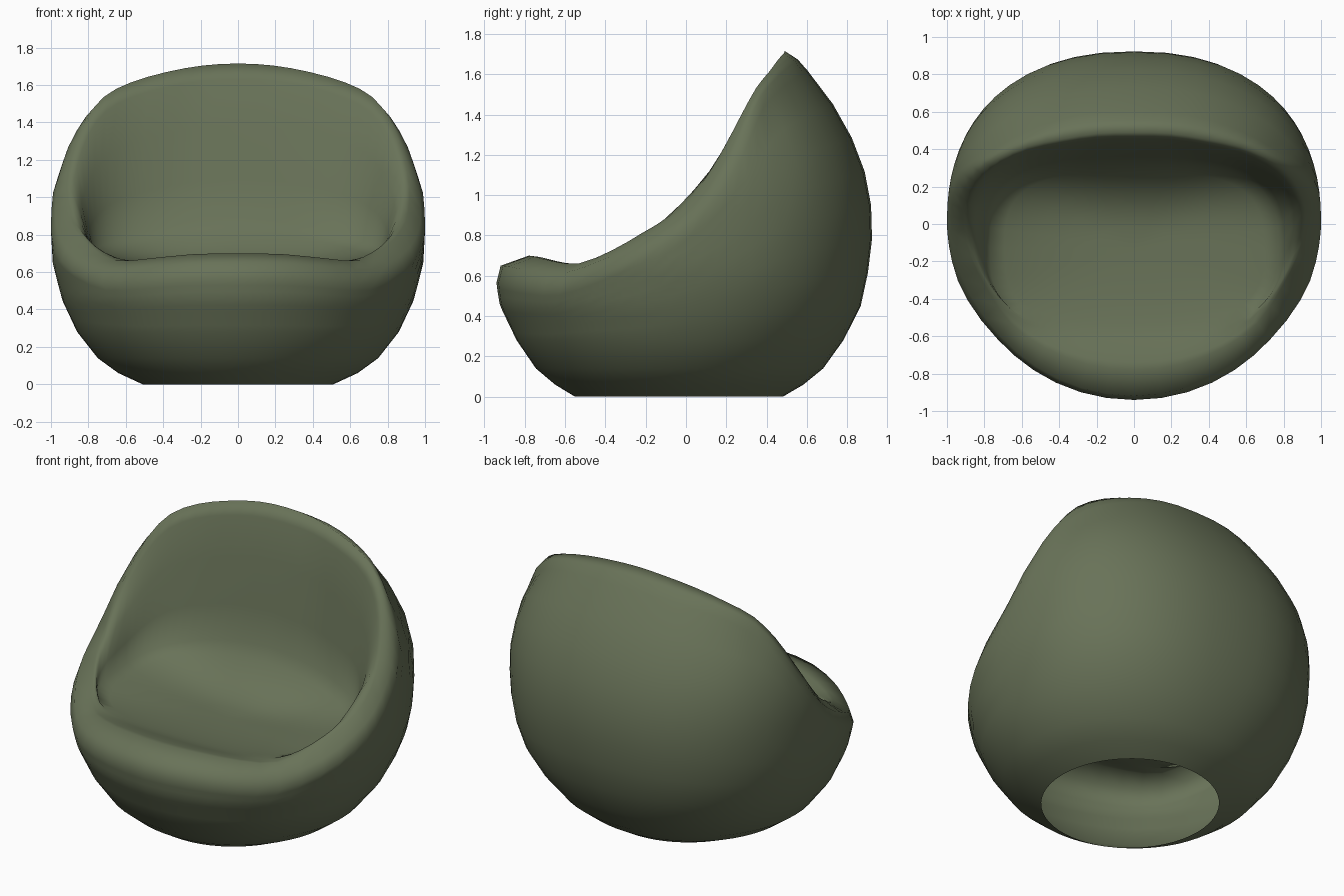
import bpy, bmesh, math
from mathutils import Vector

if "Cube" in bpy.data.objects:
    bpy.data.objects.remove(bpy.data.objects["Cube"])

# Half of the rim crest, front centre to back centre
CREST = [(0, -.78, .70), (.25, -.75, .695), (.48, -.66, .672), (.66, -.53, .662),
         (.79, -.34, .735), (.875, -.17, .83), (.91, -.03, .92), (.915, .08, 1.06),
         (.885, .18, 1.22), (.82, .275, 1.40), (.72, .35, 1.535), (.57, .415, 1.615),
         (.38, .455, 1.67), (.19, .485, 1.704), (0, .49, 1.715)]
# Outer egg: height, half width, half depth
EGG = [(0, .51, .515), (.06, .64, .615), (.14, .75, .71), (.28, .86, .805),
       (.45, .94, .885), (.64, .99, .918), (.82, 1.0, .93), (1.02, 1.0, .912),
       (1.2, .965, .865), (1.35, .91, .79), (1.5, .82, .70), (1.6, .74, .62), (1.72, .60, .51)]
L = len(CREST) - 1
N = 2 * L  # crest resampled at double density


def crest(i):
    """Smooth point on the rim, mirrored past both ends."""
    def pt(k):
        if k < 0:
            return Vector(CREST[-k]) * Vector((-1, 1, 1))
        if k > L:
            return Vector(CREST[2 * L - k]) * Vector((-1, 1, 1))
        return Vector(CREST[k])
    k = i // 2
    if i % 2 == 0:
        return pt(k)
    return (pt(k) + pt(k + 1)) * .5625 - (pt(k - 1) + pt(k + 2)) * .0625


def egg(z, ang):
    for (z0, a0, b0), (z1, a1, b1) in zip(EGG, EGG[1:]):
        if z <= z1:
            break
    t = (z - z0) / (z1 - z0)
    a, b = a0 + (a1 - a0) * t, b0 + (b1 - b0) * t
    shift = -.035 * max(0, 1 - z / .9)
    s, c = math.sin(ang), math.cos(ang)
    p = 1 - .13 * min(1, z / .5) if s > 0 else 1  # fuller back
    if s < 0:
        b *= 1 + .025 * min(1, z / .5)
    return Vector((a * power(c, p), b * power(s, p) + shift, z))


def power(v, p):
    return math.copysign(abs(v) ** p, v)


def profile(i):
    """Points from the floor, up the outside, over the rim and into the seat."""
    c = crest(i)
    back = i / N
    u = math.pi * (back - .5)
    ang = math.atan2(c.y / .925, c.x)
    pts = [egg(z, u) for z in (0, .06, .14, .28)]
    # upper outside
    ze = c.z - (.135 - .04 * back)
    for k in range(1, 9):
        s = k / 8
        pts.append(egg(.28 + (ze - .28) * s, u + (ang - u) * s))
    # rolled rim
    e = pts[-1]
    w = .5 - .36 * back
    pts.append((e + c) * (.5 - w / 2) + Vector((e.x, e.y, c.z)) * w
               + (e - c) * .12 * (1 - back))
    pts.append(c)
    # inner wall down to a squarish seat outline
    q = .7 - .1 * back
    m = Vector((.77 * power(math.cos(u), q), -.13 + .45 * power(math.sin(u), q), 0))
    m.z = .65 + .24 * back ** 2.1
    for f, g in ((.2, .1), (.5, .4), (.78, .74), (1, 1)):
        p = c.lerp(m, f)
        p.z = c.z + (m.z - c.z) * g
        pts.append(p)
    # dished seat
    for k in (.9, .8, .65, .45, .25):
        pts.append(Vector((m.x * k, -.13 + (m.y + .13) * k, .62 + (m.z - .62) * k ** 3)))
    if i in (0, N):
        for p in pts:
            p.x = 0
    return pts


# Whole shell: half profiles plus their mirror images
half = [profile(i) for i in range(N + 1)]
cols = half + [[Vector((-p.x, p.y, p.z)) for p in half[i]] for i in range(N - 1, 0, -1)]
bm = bmesh.new()
grid = [[bm.verts.new(p) for p in col] for col in cols]
centre = bm.verts.new((0, -.13, .62))
for j, col in enumerate(grid):
    nxt = grid[(j + 1) % len(grid)]
    for r in range(len(col) - 1):
        bm.faces.new((col[r], nxt[r], nxt[r + 1], col[r + 1]))
    bm.faces.new((col[-1], nxt[-1], centre))
for f in bm.faces:
    f.smooth = True
mesh = bpy.data.meshes.new("bucket_chair_shell")
bm.to_mesh(mesh)
bm.free()
chair = bpy.data.objects.new("bucket_chair_shell", mesh)
bpy.context.collection.objects.link(chair)

# Olive upholstery
mat = bpy.data.materials.new("olive")
mat.diffuse_color = (.14, .17, .098, 1)
mat.use_nodes = True
mat.node_tree.nodes["Principled BSDF"].inputs["Base Color"].default_value = mat.diffuse_color
mesh.materials.append(mat)
